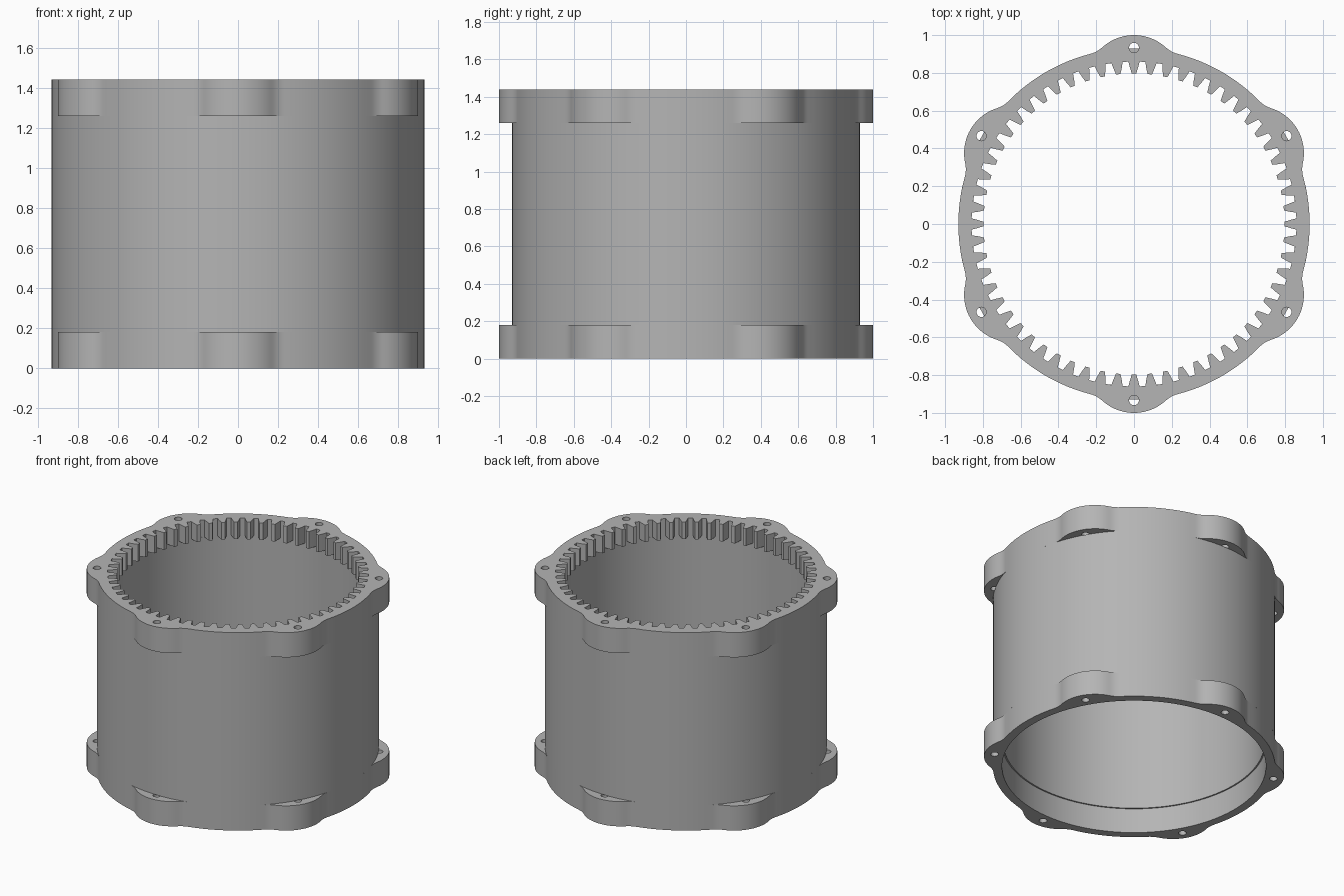
import bpy, bmesh
from math import sin, cos, acos, atan2, radians, pi, hypot

if "Cube" in bpy.data.objects:
    bpy.data.objects.remove(bpy.data.objects["Cube"])

HEIGHT, FLANGE, TOOTH_DEPTH = 1.44, 0.18, 0.125
BODY_R, BORE_R, COUNTERBORE_R = 0.93, 0.86, 0.87
TIP_R, TEETH = 0.797, 60
LUG_R, LUG_CENTRE, FILLET_R = 0.25, 0.75, 0.15
LUGS, HOLE_R, HOLE_DIST = 6, 0.026, 0.933

steel = bpy.data.materials.new("grey steel")
steel.use_nodes = True
grey = (0.46, 0.46, 0.46, 1)
steel.diffuse_color = grey
steel.node_tree.nodes["Principled BSDF"].inputs["Base Color"].default_value = grey


def polar(r, a):
    return r * cos(a), r * sin(a)


def circle(r, n=144, cx=0, cy=0):
    return [(cx + r * cos(2 * pi * i / n), cy + r * sin(2 * pi * i / n)) for i in range(n)]


def arc(cx, cy, r, a0, a1, n):
    return [(cx + r * cos(a0 + (a1 - a0) * i / n), cy + r * sin(a0 + (a1 - a0) * i / n))
            for i in range(n + 1)]


def lobed_outline():
    """Body circle with rounded lugs, blended by tangent fillets."""
    far, near = BODY_R + FILLET_R, LUG_R + FILLET_R
    theta = acos((far ** 2 + LUG_CENTRE ** 2 - near ** 2) / (2 * far * LUG_CENTRE))
    fx, fy = polar(far, theta)
    lug_angle = atan2(fy, fx - LUG_CENTRE)
    # Upper half of one lug, lying along +x
    half = arc(LUG_CENTRE, 0, LUG_R, 0, lug_angle, 10)
    half += arc(fx, fy, FILLET_R, lug_angle + pi, theta + pi, 6)[1:]
    half += arc(0, 0, BODY_R, theta, pi / LUGS, 6)[1:]
    lug = [(x, -y) for x, y in reversed(half[1:-1])] + half
    points = []
    for k in range(LUGS):
        a = pi / 6 + 2 * pi * k / LUGS
        points += [(x * cos(a) - y * sin(a), x * sin(a) + y * cos(a)) for x, y in lug]
    return points


def gear_outline():
    """Inward-pointing teeth: half widths are fractions of the tooth pitch."""
    mid = (TIP_R + BORE_R) / 2
    flank = [(BORE_R, 0.33), (mid, 0.25), (TIP_R, 0.14)]
    shape = [(r, -w) for r, w in flank] + [(r, w) for r, w in reversed(flank)]
    pitch = 2 * pi / TEETH
    return [polar(r, (k + w) * pitch) for k in range(TEETH) for r, w in shape]


def plate(name, loops, z0, z1):
    """Extrude nested outlines into a solid with openings."""
    curve = bpy.data.curves.new(name, 'CURVE')
    curve.dimensions = '2D'
    curve.fill_mode = 'BOTH'
    curve.extrude = (z1 - z0) / 2
    for loop in loops:
        spline = curve.splines.new('POLY')
        spline.points.add(len(loop) - 1)
        for p, (x, y) in zip(spline.points, loop):
            p.co = (x, y, 0, 1)
        spline.use_cyclic_u = True
    temp = bpy.data.objects.new(name + "_outline", curve)
    bpy.context.collection.objects.link(temp)
    graph = bpy.context.evaluated_depsgraph_get()
    mesh = bpy.data.meshes.new_from_object(temp.evaluated_get(graph))
    bpy.data.objects.remove(temp)
    bm = bmesh.new()
    bm.from_mesh(mesh)
    bmesh.ops.remove_doubles(bm, verts=bm.verts, dist=1e-5)
    bmesh.ops.recalc_face_normals(bm, faces=bm.faces)
    bmesh.ops.translate(bm, verts=bm.verts, vec=(0, 0, (z0 + z1) / 2))
    bm.to_mesh(mesh)
    bm.free()
    mesh.materials.clear()
    mesh.materials.append(steel)
    obj = bpy.data.objects.new(name, mesh)
    bpy.context.collection.objects.link(obj)
    bpy.ops.object.select_all(action='DESELECT')
    obj.select_set(True)
    bpy.context.view_layer.objects.active = obj
    bpy.ops.object.shade_smooth_by_angle(angle=radians(25))


outline = lobed_outline()
holes = [circle(HOLE_R, 20, *polar(HOLE_DIST, pi / 6 + 2 * pi * k / LUGS)) for k in range(LUGS)]
top_start, teeth_start = HEIGHT - FLANGE, HEIGHT - TOOTH_DEPTH

# Bottom flange with a shallow counterbore
plate("bottom_flange", [outline, circle(COUNTERBORE_R)] + holes, 0, FLANGE)
# Plain cylinder between the flanges
plate("body_tube", [circle(BODY_R), circle(BORE_R)], FLANGE, top_start)
# Top flange: plain bore below, internal gear teeth above
plate("top_flange", [outline, circle(BORE_R)] + holes, top_start, teeth_start)
plate("toothed_rim", [outline, gear_outline()] + holes, teeth_start, HEIGHT)
